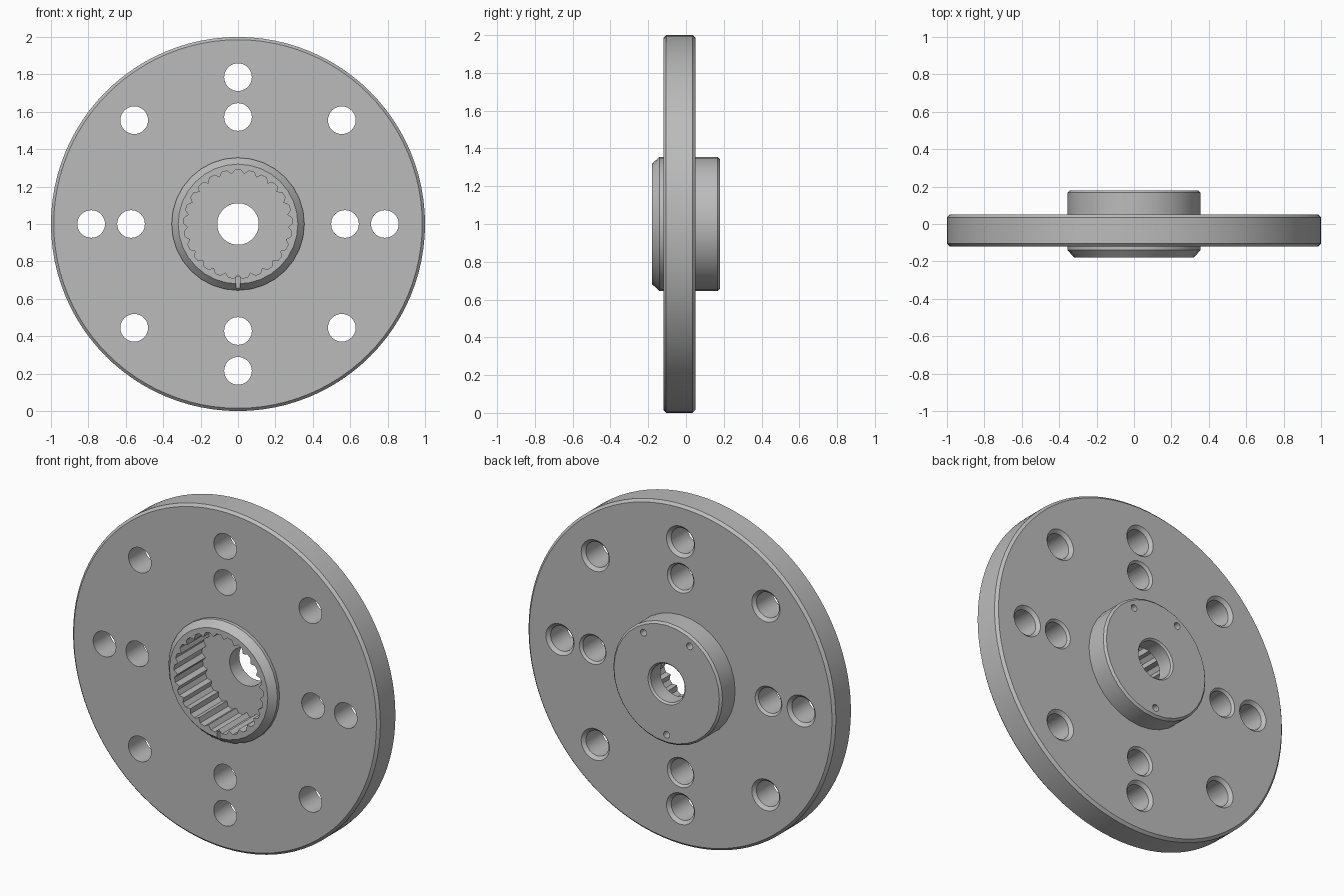
import bpy, bmesh, math
from mathutils import Vector

if "Cube" in bpy.data.objects:
    bpy.data.objects.remove(bpy.data.objects["Cube"], do_unlink=True)

metal = bpy.data.materials.new("grey_metal")
metal.use_nodes = True
GREY = (0.5, 0.5, 0.5, 1)
metal.diffuse_color = GREY
metal.node_tree.nodes["Principled BSDF"].inputs["Base Color"].default_value = GREY


def loft(name, rings):
    """Closed solid skinned through rings of equal point count, capped at both ends."""
    bm = bmesh.new()
    loops = [[bm.verts.new(p) for p in ring] for ring in rings]
    for a, b in zip(loops, loops[1:]):
        for i in range(len(a)):
            j = (i + 1) % len(a)
            bm.faces.new((a[i], a[j], b[j], b[i]))
    bm.faces.new(loops[0])
    bm.faces.new(loops[-1])
    bmesh.ops.recalc_face_normals(bm, faces=bm.faces)
    mesh = bpy.data.meshes.new(name)
    bm.to_mesh(mesh)
    bm.free()
    mesh.materials.append(metal)
    obj = bpy.data.objects.new(name, mesh)
    bpy.context.collection.objects.link(obj)
    return obj


def turned(name, profile, sides, x=0, z=0):
    """Solid of revolution about a y-parallel axis; z is measured from the disc centre."""
    angles = [2 * math.pi * i / sides for i in range(sides)]
    return loft(name, [[(x + r * math.sin(a), y, 1 + z + r * math.cos(a)) for a in angles]
                       for r, y in profile])


FRONT, BACK = -0.12, 0.05
HUB_FRONT, HUB_BACK = -0.18, 0.18

# Flange disc and the two hub bosses
disc = turned("flange_disc", [(0.985, FRONT), (1, FRONT + 0.015),
                              (1, BACK - 0.015), (0.985, BACK)], 96)
hub = turned("hub", [(0.32, HUB_FRONT), (0.355, -0.14),
                     (0.355, HUB_BACK - 0.012), (0.343, HUB_BACK)], 32)

cutters = []


# Bolt holes, chamfered at the back
def bolt_hole(radius, angle, chamfer):
    cutters.append(turned("bolt_hole_cutter",
                          [(0.074, -0.3), (0.074, BACK - chamfer), (0.074 + chamfer, BACK),
                           (0.074 + chamfer, 0.3)],
                          32, radius * math.sin(angle), radius * math.cos(angle)))


for i in range(8):
    bolt_hole(0.785, i * math.pi / 4, 0.018)
for i in range(4):
    bolt_hole(0.572, i * math.pi / 2, 0.013)

# Toothed socket with triangular splines
TEETH = 25
pitch = 2 * math.pi / TEETH
outline = []
for i in range(TEETH):
    for r, t in ((0.29, -0.3), (0.268, 0), (0.29, 0.3)):
        a = (i + 0.5 + t) * pitch
        outline.append((r * math.sin(a), 1 + r * math.cos(a)))
cutters.append(loft("socket_cutter", [[(x, y, z) for x, z in outline] for y in (-0.3, 0.08)]))

# Centre screw hole
cutters.append(turned("screw_hole_cutter", [(0.111, 0), (0.111, HUB_BACK - 0.01),
                                            (0.121, HUB_BACK), (0.121, 0.3)], 48))

# Three small blind holes on the back of the hub
for deg in (-30, 30, 180):
    a = math.radians(deg)
    cutters.append(turned("pin_hole_cutter", [(0.02, 0.12), (0.02, 0.3)], 16,
                          0.3 * math.sin(a), 0.3 * math.cos(a)))

# Timing notch at the bottom of the front rim
cutters.append(loft("notch_cutter", [[(x, y, z) for x, z in
                                      ((-0.01, 0.62), (0.01, 0.62), (0.01, 0.72), (-0.01, 0.72))]
                                     for y in (-0.3, -0.155)]))


def apply_boolean(target, tool, operation):
    mod = target.modifiers.new(operation.lower(), "BOOLEAN")
    mod.operation, mod.object, mod.solver = operation, tool, "EXACT"
    bpy.context.view_layer.objects.active = target
    bpy.ops.object.modifier_apply(modifier=mod.name)
    bpy.data.objects.remove(tool, do_unlink=True)


apply_boolean(disc, hub, "UNION")
for cutter in cutters:
    apply_boolean(disc, cutter, "DIFFERENCE")
disc.name = "flanged_hub"

bpy.ops.object.select_all(action="DESELECT")
disc.select_set(True)
bpy.context.view_layer.objects.active = disc
bpy.ops.object.shade_smooth_by_angle(angle=math.radians(25))
